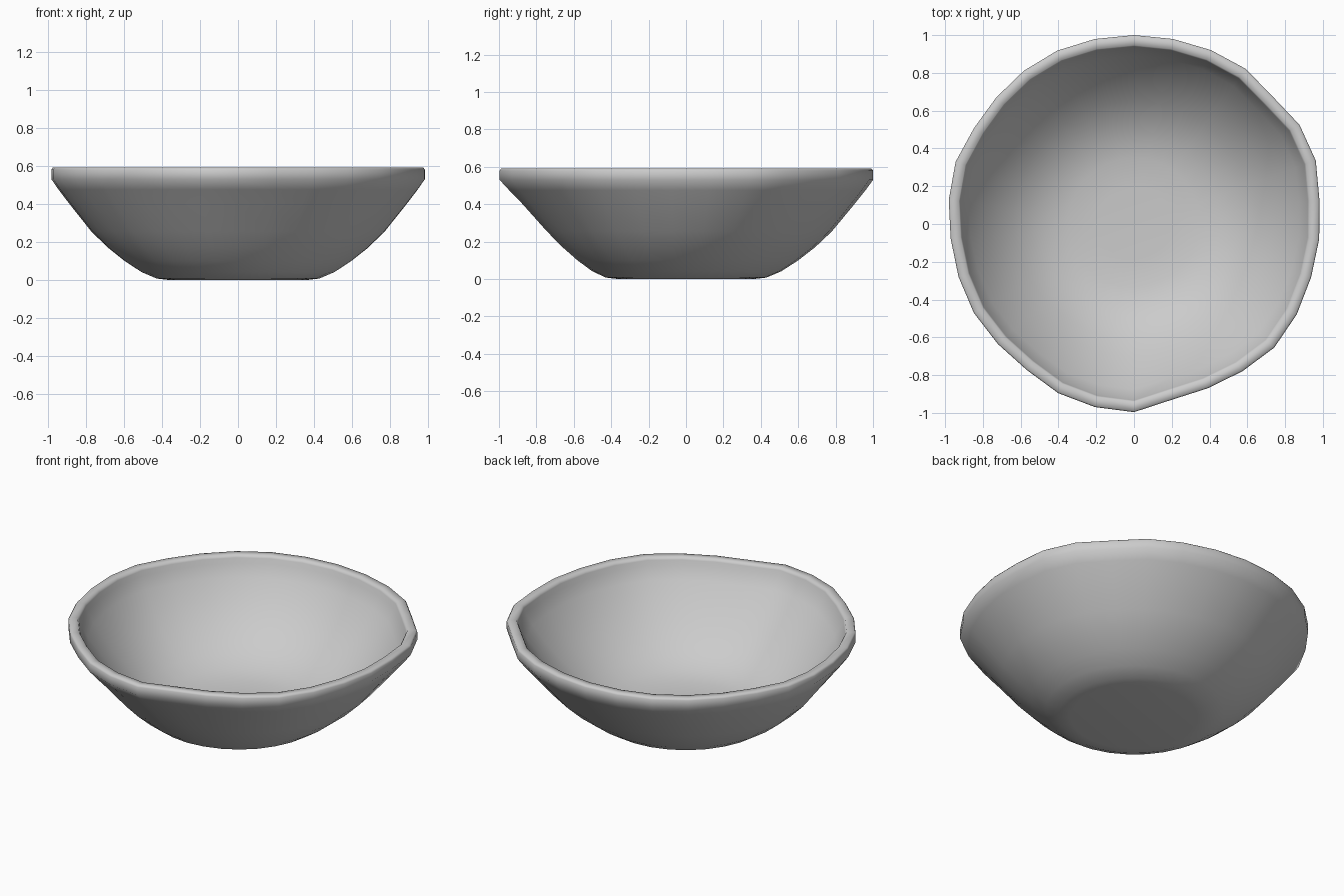
import bpy, bmesh, math

if "Cube" in bpy.data.objects:
    bpy.data.objects.remove(bpy.data.objects["Cube"])

# Hand-made wobble of the rim: radius every 12 degrees, clockwise from the back
RIM = [1.0, 1.0, 1.003, 1.005, 0.988, 1.012, 1.012, 0.987, 0.986, 0.986,
       0.995, 0.999, 0.975, 0.957, 0.953, 0.996, 0.992, 0.985, 0.966, 0.970,
       0.979, 0.977, 0.976, 0.986, 0.993, 0.978, 0.981, 0.992, 1.0, 1.0]

# Cross-section (radius, height): outside upward, over the lip, inside downward
PROFILE = [(0.36, 0.0), (0.43, 0.008), (0.51, 0.042), (0.60, 0.10), (0.69, 0.17),
           (0.78, 0.255), (0.90, 0.40), (0.96, 0.475), (1.0, 0.53), (1.0, 0.58),
           (0.993, 0.59), (0.946, 0.59), (0.938, 0.575), (0.93, 0.545), (0.89, 0.475),
           (0.82, 0.375), (0.74, 0.285), (0.65, 0.205), (0.56, 0.145), (0.46, 0.10),
           (0.35, 0.073), (0.20, 0.065)]


def ring(bm, r, z):
    """One wobbly ring; the base stays round and the front wall sits slightly in."""
    t = min(z / 0.53, 1.0)
    verts = []
    for k, rim in enumerate(RIM):
        a = math.tau * k / len(RIM)
        dent = 0.035 * max(0.0, -math.cos(a)) * math.sin(math.pi * t)
        rad = r * (1 + (rim - 1) * t) - dent
        shift = 0.025 * t * math.sin(a) ** 2
        verts.append(bm.verts.new((rad * math.sin(a), rad * math.cos(a) + shift, z)))
    return verts


# Bowl shell
bm = bmesh.new()
rings = [ring(bm, r, z) for r, z in PROFILE]
n = len(RIM)
for lo, hi in zip(rings, rings[1:]):
    for k in range(n):
        j = (k + 1) % n
        bm.faces.new((lo[k], lo[j], hi[j], hi[k]))

# Foot and inner floor
bm.faces.new(rings[0])
bm.faces.new(rings[-1])
bmesh.ops.recalc_face_normals(bm, faces=bm.faces)

mesh = bpy.data.meshes.new("bowl")
bm.to_mesh(mesh)
bm.free()
bowl = bpy.data.objects.new("bowl", mesh)
bpy.context.collection.objects.link(bowl)
bpy.context.view_layer.objects.active = bowl
bowl.select_set(True)
bpy.ops.object.shade_smooth_by_angle(angle=math.radians(70))
